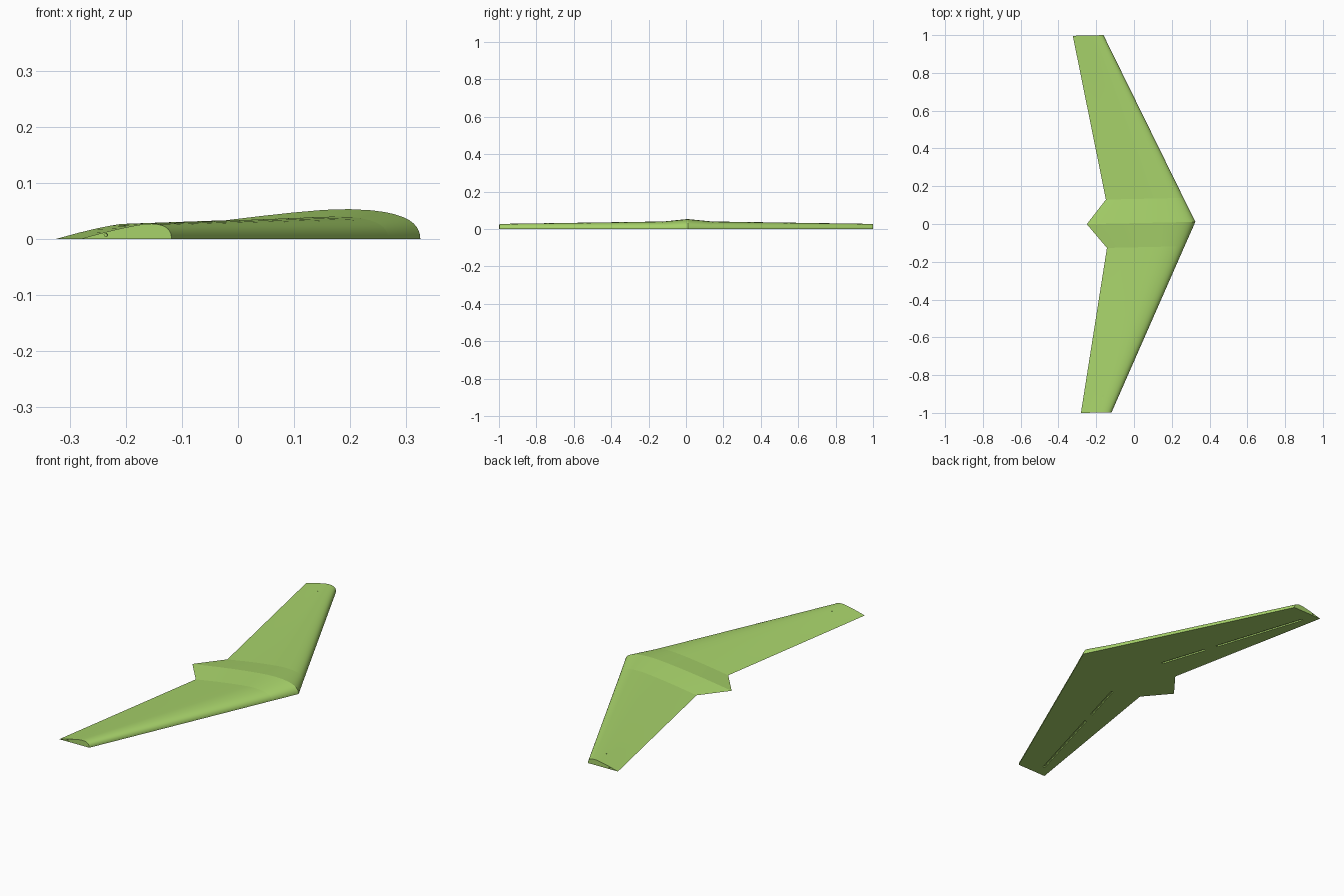
import bpy, bmesh, math
from mathutils import Matrix, Vector

if "Cube" in bpy.data.objects:
    bpy.data.objects.remove(bpy.data.objects["Cube"])

green = bpy.data.materials.new("leaf_green")
green.diffuse_color = (0.39, 0.65, 0.145, 1)
green.use_nodes = True
green.node_tree.nodes["Principled BSDF"].inputs["Base Color"].default_value = green.diffuse_color

# whole craft sits slightly yawed on the grid
PLACE = Matrix.Translation((0, 0.0045, 0)) @ Matrix.Rotation(0.0215, 4, 'Z')

# flat-bottomed aerofoil: (chord fraction, height fraction)
FOIL = [(0, 0), (.001, .13), (.004, .25), (.01, .38), (.02, .51), (.035, .635),
        (.055, .74), (.08, .83), (.11, .9), (.15, .96), (.22, 1), (.3, .975),
        (.4, .88), (.5, .76), (.6, .63), (.75, .41), (.9, .165), (1, 0)]

# ribs: half span, leading x, trailing x, thickness
ROOT = (0, .325, -.25, .053)
SHOULDER = (.128, .265, -.146, .040)
TIP = (.9985, -.14, -.3025, .027)


def blend(a, b, f):
    return tuple(p + (q - p) * f for p, q in zip(a, b))


half = [ROOT, blend(ROOT, SHOULDER, .5), SHOULDER]
half += [blend(SHOULDER, TIP, i / 6) for i in range(1, 7)]
ribs = [(-r[0],) + r[1:] for r in reversed(half[1:])] + half


def finish(bm, name):
    bmesh.ops.recalc_face_normals(bm, faces=bm.faces[:])
    mesh = bpy.data.meshes.new(name)
    bm.to_mesh(mesh)
    bm.free()
    mesh.materials.append(green)
    ob = bpy.data.objects.new(name, mesh)
    bpy.context.collection.objects.link(ob)
    ob.matrix_world = PLACE
    return ob


# lofted wing body
bm = bmesh.new()
rows = [[bm.verts.new((le + (te - le) * t, y, h * z)) for t, z in FOIL]
        for y, le, te, h in ribs]
for a, b in zip(rows, rows[1:]):
    n = len(a)
    for i in range(n):
        j = (i + 1) % n
        bm.faces.new((a[i], a[j], b[j], b[i]))
bm.faces.new(rows[0])
bm.faces.new(rows[-1])
wing = finish(bm, "flying_wing")


# cutters: underside spar slots, tip spar holes, small pin holes
def spar_x(y):
    return -.015 - .305 * (y - .18)


cut = bmesh.new()
for side in (1, -1):
    for y0, y1 in ((.18, .41), (.475, .935)):
        a = Vector((spar_x(y0), side * y0, 0))
        b = Vector((spar_x(y1), side * y1, 0))
        d = b - a
        m = (Matrix.Translation((a + b) / 2) @ Matrix.Rotation(math.atan2(d.y, d.x), 4, 'Z')
             @ Matrix.Diagonal((d.length, .011, .014, 1)))
        bmesh.ops.create_cube(cut, size=1, matrix=m)
    bmesh.ops.create_cone(cut, cap_ends=True, segments=12, radius1=.003, radius2=.003, depth=.05,
                          matrix=Matrix.Translation((-.257, side * .995, .007))
                          @ Matrix.Rotation(math.pi / 2, 4, 'X'))
    bmesh.ops.create_cone(cut, cap_ends=True, segments=10, radius1=.003, radius2=.003, depth=.02,
                          matrix=Matrix.Translation((-.183, side * .912, .028)))
cutter = finish(cut, "slot_cutter")
cutter.hide_render = True
cutter.hide_viewport = False

mod = wing.modifiers.new("slots", 'BOOLEAN')
mod.operation = 'DIFFERENCE'
mod.solver = 'EXACT'
mod.object = cutter
bpy.context.view_layer.objects.active = wing
wing.select_set(True)
cutter.select_set(False)
bpy.ops.object.modifier_apply(modifier=mod.name)
bpy.data.objects.remove(cutter)

# smooth skin, with creases along the centre ridge and shoulders
bpy.ops.object.shade_smooth_by_angle(angle=math.radians(28))
bm = bmesh.new()
bm.from_mesh(wing.data)
for e in bm.edges:
    ya, yb = (abs(v.co.y) for v in e.verts)
    if any(abs(ya - k) < 1e-4 and abs(yb - k) < 1e-4 for k in (0, .128)):
        e.smooth = False
bm.to_mesh(wing.data)
bm.free()
